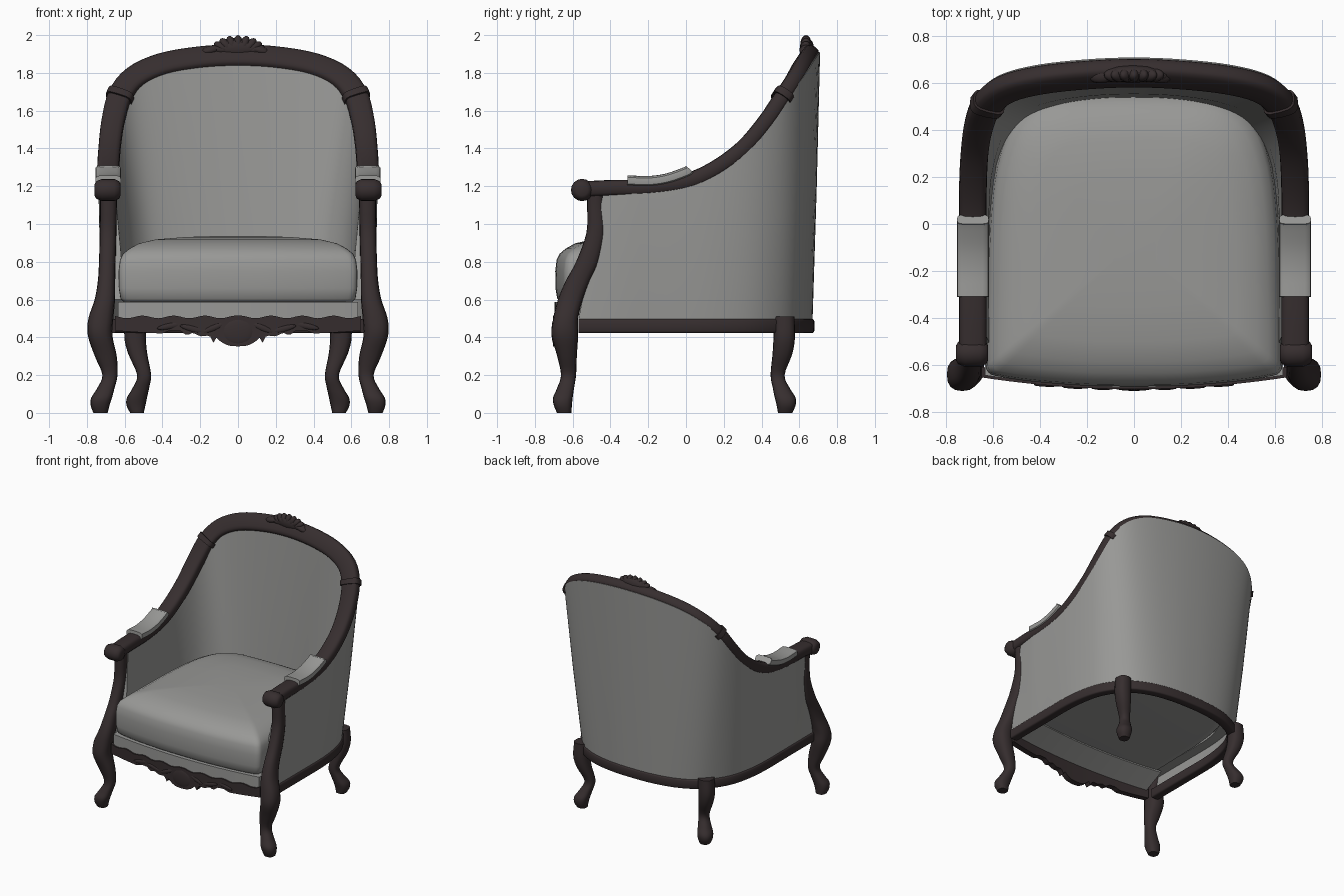
import bpy, bmesh, math
from mathutils import Vector

if "Cube" in bpy.data.objects:
    bpy.data.objects.remove(bpy.data.objects["Cube"])


def material(name, rgb):
    m = bpy.data.materials.new(name)
    m.diffuse_color = (*rgb, 1)
    m.use_nodes = True
    m.node_tree.nodes["Principled BSDF"].inputs["Base Color"].default_value = m.diffuse_color
    return m


FABRIC = material("grey fabric", (0.315, 0.315, 0.305))
WOOD = material("dark wood", (0.037, 0.027, 0.028))


def finish(ob, mat, angle=40):
    ob.data.materials.append(mat)
    bpy.ops.object.select_all(action='DESELECT')
    ob.select_set(True)
    bpy.context.view_layer.objects.active = ob
    bpy.ops.object.shade_smooth_by_angle(angle=math.radians(angle))
    return ob


def loft(name, rings, mat, angle=40):
    """Skin closed rings of equal size and cap both ends."""
    bm = bmesh.new()
    vs = [[bm.verts.new(p) for p in r] for r in rings]
    n = len(vs[0])
    for a, b in zip(vs, vs[1:]):
        for i in range(n):
            bm.faces.new((a[i], a[(i + 1) % n], b[(i + 1) % n], b[i]))
    bm.faces.new(vs[0])
    bm.faces.new(vs[-1])
    bmesh.ops.recalc_face_normals(bm, faces=bm.faces)
    me = bpy.data.meshes.new(name)
    bm.to_mesh(me)
    bm.free()
    ob = bpy.data.objects.new(name, me)
    bpy.context.collection.objects.link(ob)
    return finish(ob, mat, angle)


def spline(pts, steps):
    """Catmull-Rom curve through points of any dimension."""
    p = [Vector(q) for q in pts]
    p = [2 * p[0] - p[1]] + p + [2 * p[-1] - p[-2]]
    out = []
    for a, b, c, d in zip(p, p[1:], p[2:], p[3:]):
        for k in range(steps):
            t = k / steps
            out.append(0.5 * (2 * b + (c - a) * t + (2 * a - 5 * b + 4 * c - d) * t * t
                              + (3 * b - a - 3 * c + d) * t ** 3))
    return out + [p[-2]]


def tangent(path, i):
    return (path[min(i + 1, len(path) - 1)] - path[max(i - 1, 0)]).normalized()


def rounded(angle, power):
    """Point on a unit superellipse."""
    c, s = math.cos(angle), math.sin(angle)
    return math.copysign(abs(c) ** power, c), math.copysign(abs(s) ** power, s)


def sweep(name, path, a, b, mat, up=(0, -0.8, 0.6), power=0.6, n=16):
    """Sweep a rounded-rectangle section, a(p) wide and b thick (half sizes)."""
    rings = []
    for i, p in enumerate(path):
        t = tangent(path, i)
        nrm = Vector(up)
        nrm = (nrm - t * nrm.dot(t)).normalized()
        side = t.cross(nrm)
        section = [rounded(math.tau * k / n, power) for k in range(n)]
        rings.append([p + side * a(p) * c + nrm * b * s for c, s in section])
    return loft(name, rings, mat)


def leg(name, sx, pts):
    """Rounded leg through (x, y, z, x radius, y radius)."""
    section = [rounded(math.tau * k / 16, .8) for k in range(16)]
    rings = [[(sx * (x + rx * c), y + ry * s, z) for c, s in section]
             for x, y, z, rx, ry in spline(pts, 4)]
    return loft(name, rings, WOOD)


def blob(name, loc, scale, tilt=0.0, mat=WOOD):
    bpy.ops.mesh.primitive_uv_sphere_add(segments=12, ring_count=8, location=loc,
                                         rotation=(0, tilt, 0))
    ob = bpy.context.object
    ob.name = name
    ob.scale = scale
    return finish(ob, mat, 60)


def both(half):
    return half + [(-p[0], *p[1:]) for p in reversed(half[:-1])]


def lerp(table, x):
    for (x0, z0), (x1, z1) in zip(table, table[1:]):
        if x <= x1:
            return z0 + (z1 - z0) * (x - x0) / (x1 - x0)
    return table[-1][1]


# Top rail, running from one arm over the back to the other
rail = [(.687, -.56, 1.182), (.687, -.4, 1.19), (.687, -.2, 1.195), (.687, 0, 1.225),
        (.687, .15, 1.29), (.68, .3, 1.4), (.662, .42, 1.54), (.625, .51, 1.675),
        (.545, .575, 1.773), (.4, .613, 1.84), (.2, .635, 1.875), (0, .643, 1.885)]
rail_path = spline(both(rail), 4)
sweep("top_rail", rail_path, lambda p: .059 + .008 * min(max(p.z - 1.4, 0) / .4, 1),
      .043, WOOD)

# Upholstered tub shell, thicker towards the back, with a thin skirt below
base = [(.68, -.57, .49), (.68, -.4, .49), (.68, -.2, .49), (.68, 0, .49),
        (.67, .15, .49), (.64, .3, .49), (.59, .41, .49), (.51, .51, .49),
        (.42, .57, .49), (.3, .615, .49), (.15, .64, .49), (0, .645, .49)]
base_path = spline(both(base), 4)
shell_top = spline(both([(.687, -.435, 1.18), (.687, -.34, 1.188)] + rail[2:]), 4)
rings = []
for i, (lo, hi) in enumerate(zip(base_path, shell_top)):
    t = tangent(base_path, i)
    out = Vector((t.y, -t.x, 0))
    back = min(max((lo.y - .2) / .4, 0), 1)
    front = min(max((lo.y + .57) / .25, 0), 1)
    mid = lo.lerp(hi, .5)
    seat = lo.lerp(hi, .11 / (hi.z - lo.z))
    rings.append([lo + out * .025, mid + out * (.028 + .02 * front),
                  hi + out * (.04 + .012 * front + .015 * back)
                  + Vector((0, 0, .025 * back)),
                  hi - out * (.035 + .01 * back), mid - out * (.065 + .025 * back),
                  seat - out * (.068 + .045 * back), seat + out * .012,
                  lo + out * .01])
loft("tub_shell", rings, FABRIC, 50)

# Curved seat rail under the shell
sweep("seat_rail", [p - Vector((0, 0, .03)) for p in base_path], lambda p: .035, .038,
      WOOD, up=(0, 0, 1), power=.35)

# Seat cushion
outline = [(0, -.685), (.2, -.682), (.42, -.665), (.56, -.645), (.615, -.625), (.625, -.56),
           (.62, -.3), (.61, 0), (.58, .25), (.51, .43), (.38, .525), (.2, .545), (0, .55)]
loop = spline(outline, 3)
loop += [Vector((-p.x, p.y)) for p in reversed(loop[1:-1])]
rings = []
for z, s in [(.585, .9), (.588, .97), (.605, .995), (.66, 1.01), (.75, 1.012), (.81, 1.0),
             (.842, .975), (.87, .92), (.897, .84), (.918, .7), (.931, .45), (.937, .15)]:
    rings.append([(p.x * s, -.08 + (p.y + .08) * s, z) for p in loop])
loft("seat_cushion", rings, FABRIC, 60)


# Bowed front plates: fabric lip sloping up to the cushion, and carved apron
def front_plate(name, low, high, front, depth, half, mat, rise=0.0):
    rings = []
    for i in range(81):
        x = half * (i / 40 - 1)
        y = front + .05 * (x / half) ** 2
        rings.append([(x, y, low(abs(x))), (x, y, high(abs(x))),
                      (x, y + depth, high(abs(x))), (x, y + depth, low(abs(x)) + rise)])
    loft(name, rings, mat, 50)


front_plate("front_band", lambda x: .48, lambda x: .588, -.695, .2, .635, FABRIC, .095)
scallop = [(0, .352), (.05, .356), (.09, .375), (.115, .40), (.13, .372), (.15, .41),
           (.2, .405), (.24, .425), (.27, .41), (.31, .437), (.36, .437), (.4, .42),
           (.5, .425), (.65, .435)]
front_plate("carved_apron", lambda x: lerp(scallop, x),
            lambda x: .508 + .007 * math.sin(x * 38 + 1.2), -.704, .045, .65, WOOD)

# Apron carving
blob("apron_shell", (0, -.698, .43), (.085, .014, .07))
for sx in (-1, 1):
    for x, z, length, tilt in [(.13, .45, .06, .4), (.24, .445, .07, -.25),
                               (.36, .46, .07, .2)]:
        blob("apron_leaf", (sx * x, -.70 + .05 * (x / .65) ** 2, z),
             (length, .010, .016), sx * tilt)

# Carved crest on the back
blob("crest_core", (-.005, .64, 1.93), (.13, .038, .055))
for deg in range(-80, 81, 20):
    a = math.radians(deg)
    blob("crest_petal", (.095 * math.sin(a), .635, 1.918 + .032 * math.cos(a)),
         (.026, .03, .05), a)
for x, tilt in ((-.145, -.25), (.115, .3)):
    blob("crest_leaf", (x, .632, 1.92), (.055, .032, .024), tilt)

front_leg = [(.686, -.48, 1.17, .046, .045), (.686, -.478, 1.08, .044, .045),
             (.688, -.478, .95, .044, .05), (.692, -.522, .8, .044, .06),
             (.696, -.572, .7, .046, .064), (.705, -.612, .6, .054, .066),
             (.726, -.637, .5, .066, .066), (.73, -.641, .41, .065, .07),
             (.7, -.63, .3, .058, .052), (.678, -.622, .2, .04, .04),
             (.7, -.638, .13, .046, .045), (.722, -.652, .08, .055, .052),
             (.73, -.652, .04, .05, .048), (.728, -.645, 0, .038, .038)]
back_leg = [(.54, .52, .51, .055, .055), (.545, .52, .4, .057, .057),
            (.53, .51, .31, .05, .052), (.497, .485, .2, .037, .037),
            (.515, .505, .13, .044, .045), (.535, .525, .08, .053, .055),
            (.54, .53, .04, .05, .05), (.535, .525, 0, .036, .038)]

for sx, side in ((-1, "left"), (1, "right")):
    leg(side + "_front_leg", sx, front_leg)
    leg(side + "_back_leg", sx, back_leg)

    # Scrolled arm end
    rings = []
    for dx, r in [(-.068, .03), (-.06, .047), (-.035, .059), (.03, .059),
                  (.06, .047), (.07, .03)]:
        rings.append([(sx * (.69 + dx), -.55 + r * math.cos(math.tau * k / 16),
                       1.18 + r * math.sin(math.tau * k / 16)) for k in range(16)])
    loft(side + "_arm_scroll", rings, WOOD, 60)

    # Padded arm rest with flared ends
    pad = spline([(sx * .687, -.31, 1.23), (sx * .687, -.2, 1.226),
                  (sx * .687, -.1, 1.24), (sx * .687, .0, 1.275),
                  (sx * .687, .02, 1.29)], 4)
    sweep(side + "_arm_pad", pad, lambda p: .068, .028, FABRIC, up=(0, 0, 1), power=.5)

    # Carved collar on the rail
    collar = [Vector((sx * p.x, p.y, p.z)) for p in spline(rail, 8)[55:58]]
    sweep(side + "_rail_collar", collar, lambda p: .073, .054, WOOD)
